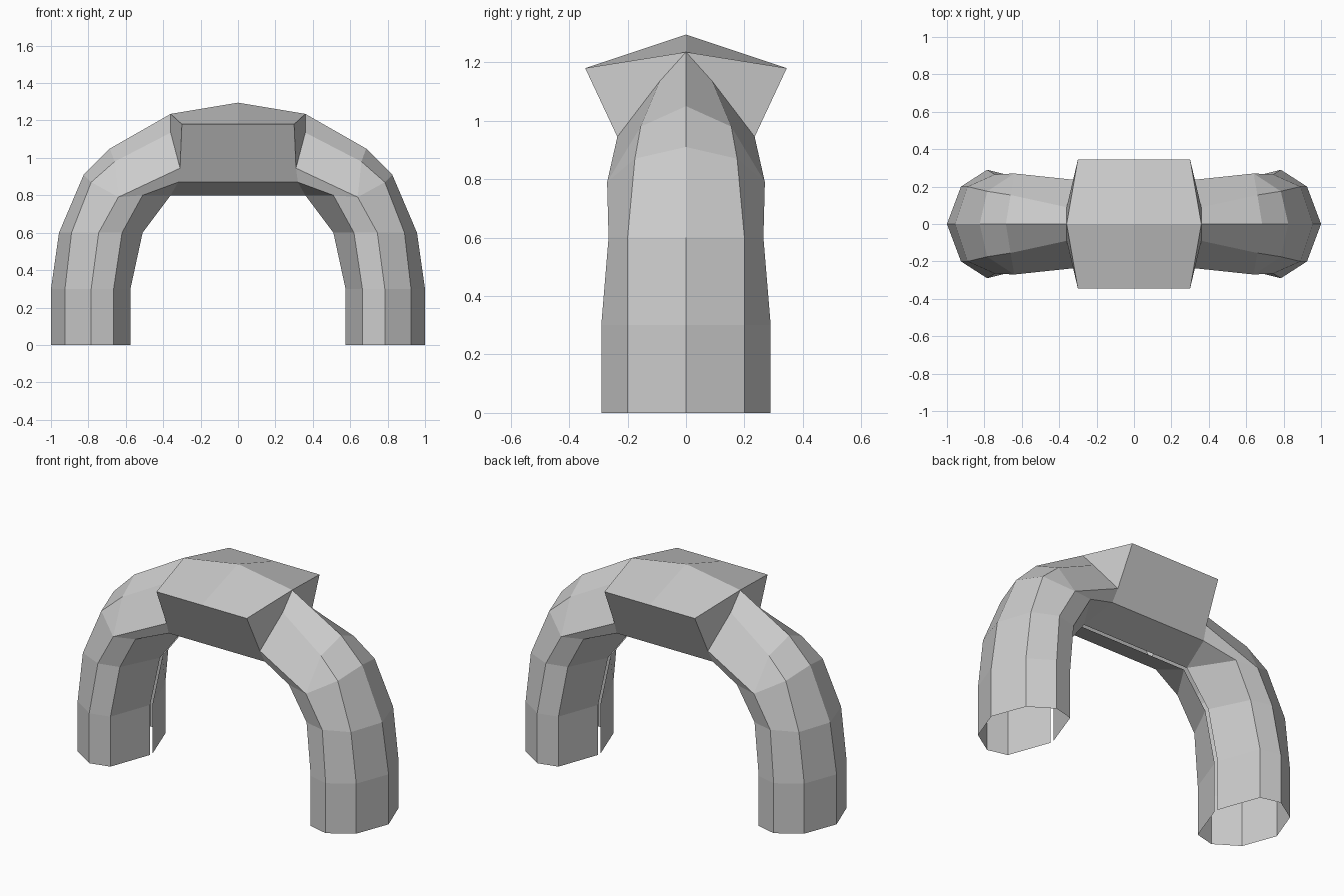
import bpy
import bmesh

cube = bpy.data.objects.get("Cube")
if cube:
    bpy.data.objects.remove(cube, do_unlink=True)

grey = bpy.data.materials.new("plain_grey")
grey.use_nodes = True
tone = (0.6, 0.6, 0.6, 1)
grey.diffuse_color = tone
grey.node_tree.nodes["Principled BSDF"].inputs["Base Color"].default_value = tone

SLIT = 0.012  # half width of the open seam along the inside of the arch


def loft(name, rings):
    """Skin one quarter from a list of rings, then mirror it across x and y."""
    bm = bmesh.new()
    rows = [[bm.verts.new(p) for p in ring] for ring in rings]
    for low, high in zip(rows, rows[1:]):
        for i in range(len(low) - 1):
            bm.faces.new((low[i], low[i + 1], high[i + 1], high[i]))
    bmesh.ops.remove_doubles(bm, verts=bm.verts, dist=0.0005)
    mesh = bpy.data.meshes.new(name)
    bm.to_mesh(mesh)
    bm.free()
    mesh.materials.append(grey)
    obj = bpy.data.objects.new(name, mesh)
    bpy.context.collection.objects.link(obj)
    mirror = obj.modifiers.new("mirror", "MIRROR")
    mirror.use_axis = (True, True, False)
    mirror.merge_threshold = 0.001
    return obj


# Leg rings run from the outer ridge round the side to the inner seam
def foot(z):
    plan = [(1, 0), (0.925, 0.2), (0.785, 0.29), (0.665, 0.26), (0.575, SLIT)]
    return [(x, y, z) for x, y in plan]


knee = [(0.957, 0, 0.6), (0.89, 0.2, 0.6), (0.745, 0.265, 0.6),
        (0.62, 0.235, 0.6), (0.51, SLIT, 0.6)]
bend = [(0.825, 0, 0.91), (0.785, 0.175, 0.87), (0.64, 0.27, 0.79),
        (0.51, 0.245, 0.8), (0.36, SLIT, 0.8)]
# The shoulder shares the bend's inner points, so its side fans out
shoulder = [(0.685, 0, 1.05), (0.66, 0.155, 0.98)] + bend[2:]
joint = [(0.36, 0, 1.235), (0.36, 0.09, 1.135), (0.31, 0.235, 0.945),
         (0.32, 0.2, 0.87), (0.36, SLIT, 0.8)]
loft("arch_legs", [foot(0), foot(0.3), knee, bend, shoulder, joint])

# Keystone with a low ridged roof and overhanging eaves
eave = (0.3, 0.345, 1.18)
block_end = [joint[0], eave] + joint[2:]
block_mid = [(0, y, z) for x, y, z in block_end]
block_mid[0] = (0, 0, 1.295)
loft("keystone", [block_end, block_mid])

# End faces between the keystone and the legs
loft("keystone_ends", [[joint[1], joint[2]], [joint[0], eave]])
